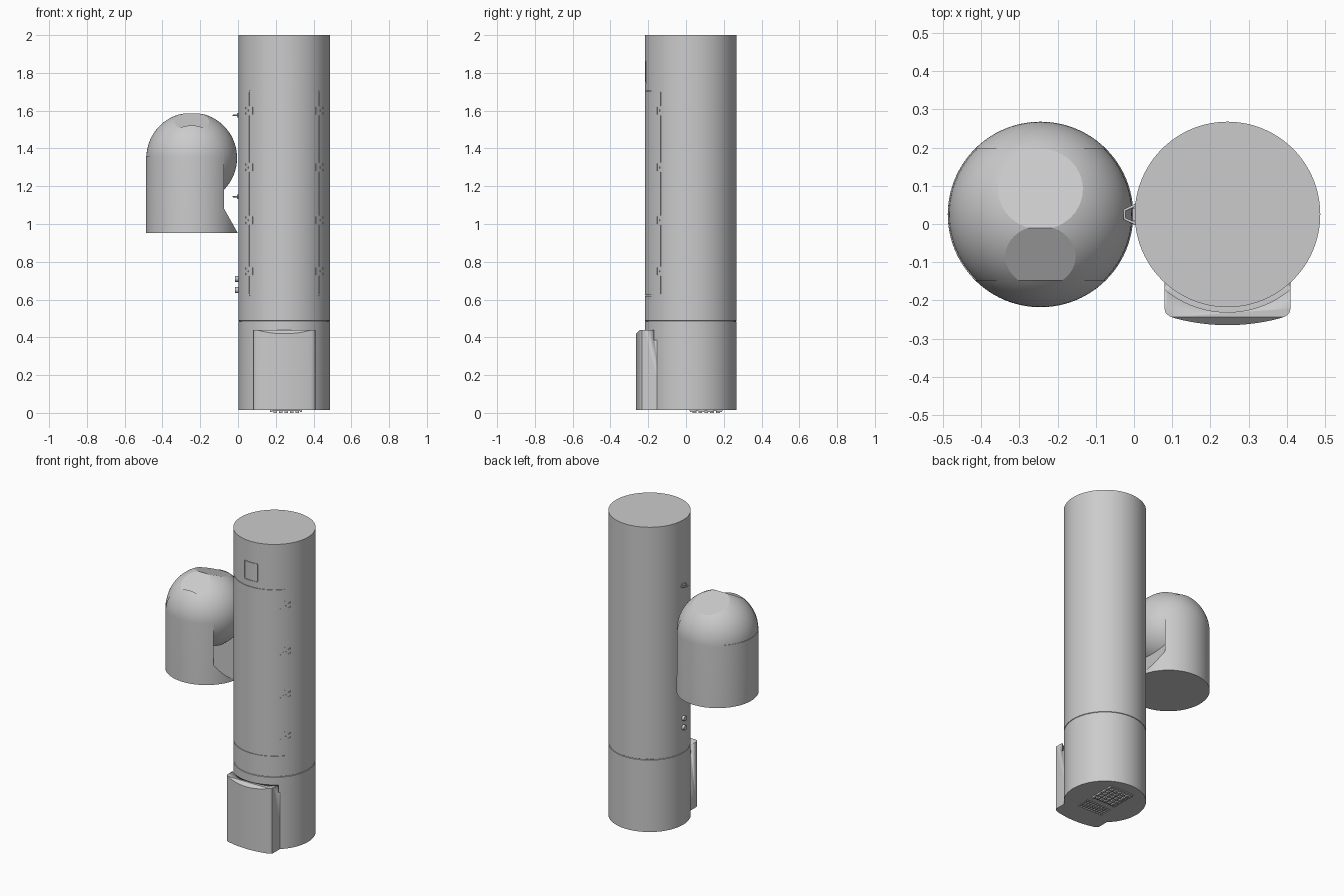
import bpy, bmesh, math
from mathutils import Vector

if "Cube" in bpy.data.objects:
    bpy.data.objects.remove(bpy.data.objects["Cube"])

R = 0.243
TX, DX, CY = 0.245, -0.245, 0.025   # tower x, dome unit x, shared y


def finish(bm, name, smooth=True):
    bmesh.ops.recalc_face_normals(bm, faces=bm.faces)
    me = bpy.data.meshes.new(name)
    bm.to_mesh(me)
    bm.free()
    ob = bpy.data.objects.new(name, me)
    bpy.context.collection.objects.link(ob)
    if smooth:
        bpy.ops.object.select_all(action='DESELECT')
        ob.select_set(True)
        bpy.context.view_layer.objects.active = ob
        bpy.ops.object.shade_smooth_by_angle(angle=math.radians(30))
    return ob


def lathe(name, profile, x, seg=96):
    bm = bmesh.new()
    vs = [bm.verts.new((r, 0, z)) for r, z in profile]
    es = [bm.edges.new(p) for p in zip(vs, vs[1:])]
    bmesh.ops.spin(bm, geom=vs + es, cent=(0, 0, 0), axis=(0, 0, 1),
                   angle=math.tau, steps=seg, use_duplicate=False)
    bmesh.ops.remove_doubles(bm, verts=bm.verts, dist=1e-5)
    bmesh.ops.translate(bm, verts=bm.verts, vec=(x, CY, 0))
    return finish(bm, name)


def prism(bm, pts, direction):
    f = bm.faces.new([bm.verts.new(p) for p in pts])
    ext = bmesh.ops.extrude_face_region(bm, geom=[f], use_keep_orig=True)
    new = [g for g in ext['geom'] if isinstance(g, bmesh.types.BMVert)]
    bmesh.ops.translate(bm, verts=new, vec=direction)


def box(bm, x, y, z, sx, sy, sz):
    a, b = sx / 2, sy / 2
    prism(bm, [(x - a, y - b, z), (x + a, y - b, z), (x + a, y + b, z), (x - a, y + b, z)], (0, 0, sz))


def arc_block(bm, a0, a1, z0, z1, r0=R - 0.004, r1=R + 0.02):
    # curved block on the tower wall, angles in degrees from the front
    n = max(1, int(abs(a1 - a0) / 4))
    ang = [math.radians(a0 + (a1 - a0) * i / n) for i in range(n + 1)]
    ring = [(r0, a) for a in ang] + [(r1, a) for a in reversed(ang)]
    prism(bm, [(TX + r * math.sin(a), CY - r * math.cos(a), z0) for r, a in ring], (0, 0, z1 - z0))


def cut(ob, cutter):
    m = ob.modifiers.new("cut", 'BOOLEAN')
    m.operation, m.solver, m.object = 'DIFFERENCE', 'EXACT', cutter
    m.use_self = True
    cutter.hide_render = True
    cutter.hide_set(True)


# tower with seam groove
tower = lathe("tower", [(0, 0.015), (R, 0.015), (R, 0.483), (R - 0.003, 0.485),
                        (R - 0.003, 0.487), (R, 0.489), (R, 2.0), (0, 2.0)], TX)

# grooves outlining the front door, its hinges and the small square hatch
bm = bmesh.new()
zs = [0.75, 1.02, 1.30, 1.60]
arc_block(bm, -49, 49, 0.620, 0.624)
arc_block(bm, -49, 49, 1.703, 1.707)
edges = [0.63 - 0.025] + zs + [1.70 + 0.025]
for s in (-1, 1):
    for lo, hi in zip(edges, edges[1:]):
        arc_block(bm, s * 49, s * 49.8, lo + 0.025, hi - 0.025)
    for z in zs:
        arc_block(bm, s * 43, s * 44, z - 0.02, z + 0.02)
        arc_block(bm, s * 47, s * 52, z - 0.005, z + 0.005)
        for dz in (-0.014, 0.014):
            arc_block(bm, s * 54, s * 58, z + dz - 0.005, z + dz + 0.005)
    arc_block(bm, s * 11, s * 11.8, 1.75, 1.86)
for z in (1.745, 1.862):
    arc_block(bm, -11.8, 11.8, z, z + 0.003)
# shallow recess for the underside grille
box(bm, TX, -0.10, 0.0, 0.18, 0.15, 0.025)
cut(tower, finish(bm, "groove_cutter", False))

# grille bars inside the recess
bm = bmesh.new()
for i in range(9):
    box(bm, TX - 0.08 + 0.02 * i, -0.10, 0.016, 0.008, 0.15, 0.012)
for i in range(7):
    box(bm, TX, -0.16 + 0.02 * i, 0.017, 0.18, 0.006, 0.011)
finish(bm, "underside_grille", False)

# raised connector block under the tower
bm = bmesh.new()
for i in range(4):
    for s in (-1, 1):
        box(bm, TX + 0.01 + s * 0.079, 0.035 + 0.047 * i, 0.004, 0.012, 0.03, 0.014)
for i in range(5):
    for j in range(5):
        box(bm, TX - 0.048 + 0.029 * i, 0.045 + 0.031 * j, 0, 0.018, 0.02, 0.018)
box(bm, TX + 0.01, 0.107, 0.009, 0.17, 0.175, 0.008)
finish(bm, "underside_connector", False)

# curved front base cover with sloped upper lip
bm = bmesh.new()
pts = [(-0.165, -0.14), (-0.165, -0.247), (-0.162, -0.258), (-0.152, -0.267)]
n = 20
for i in range(n + 1):
    x = -0.14 + 0.28 * i / n
    pts.append((x, -0.29 + 0.02 * (x / 0.145) ** 2))
pts += [(-x, y) for x, y in reversed(pts[:4])]
prism(bm, [(TX + x, CY + y, 0.015) for x, y in pts], (0, 0, 0.425))
res = bmesh.ops.bisect_plane(bm, geom=bm.verts[:] + bm.edges[:] + bm.faces[:],
                             plane_co=(0, -0.244, 0.44), plane_no=(0, -1, 1), clear_outer=True)
bmesh.ops.holes_fill(bm, edges=[e for e in bm.edges if e.is_boundary], sides=0)
cover = finish(bm, "front_base_cover")
cut(cover, lathe("cover_pocket_cutter", [(0, 0.385), (0.256, 0.385), (0.256, 0.5), (0, 0.5)], TX))

# side hooks
for k, z in enumerate((1.575, 1.145)):
    cu = bpy.data.curves.new("side_hook", 'CURVE')
    cu.dimensions = '3D'
    cu.bevel_depth = 0.004
    sp = cu.splines.new('POLY')
    path = [(0.008, 0.026), (-0.025, 0.011), (-0.025, -0.011), (0.008, -0.026)]
    sp.points.add(len(path) - 1)
    for p, (x, y) in zip(sp.points, path):
        p.co = (x, CY + y, z, 1)
    bpy.context.collection.objects.link(bpy.data.objects.new("side_hook_%d" % k, cu))
    bm = bmesh.new()
    box(bm, 0.002, CY, z - 0.012, 0.012, 0.035, 0.024)
    finish(bm, "hook_base_%d" % k, False)

# side knobs
for k, z in enumerate((0.65, 0.71)):
    bpy.ops.mesh.primitive_cylinder_add(vertices=24, radius=0.016, depth=0.03,
                                        location=(0, CY, z), rotation=(0, math.pi / 2, 0))
    bpy.context.object.name = "side_knob_%d" % k
    bpy.ops.object.shade_smooth_by_angle()

# domed housing with a slot across the top and down the right side
ZC = 1.35
dome = [(R * math.cos(t), ZC + R * math.sin(t)) for t in (math.pi / 2 * i / 24 for i in range(24))]
housing = lathe("ball_housing", [(0, 0.953), (R, 0.953)] + dome + [(0, ZC + R)], DX)
bm = bmesh.new()
slot = [(-0.3, 1.36), (0.0147, 1.36), (0.3, 0.852), (0.3, 1.7), (-0.3, 1.7)]
prism(bm, [(DX + x, CY - 0.172, z) for x, z in slot], (0, 0.344, 0))
cut(housing, finish(bm, "slot_cutter", False))

# ball with two flat windows
bm = bmesh.new()
bmesh.ops.create_uvsphere(bm, u_segments=96, v_segments=48, radius=0.240)
for off, no in ((0.2125, Vector((0, 0.312, 0.951))), (0.2215, Vector((0, -0.497, 0.868)))):
    bmesh.ops.bisect_plane(bm, geom=bm.verts[:] + bm.edges[:] + bm.faces[:],
                           plane_co=no * off, plane_no=no, clear_outer=True)
    bmesh.ops.holes_fill(bm, edges=[e for e in bm.edges if e.is_boundary], sides=0)
bmesh.ops.translate(bm, verts=bm.verts, vec=(DX, CY, ZC))
ball = finish(bm, "ball", False)
bpy.context.view_layer.objects.active = ball
ball.select_set(True)
bpy.ops.object.shade_smooth_by_angle(angle=math.radians(12))
